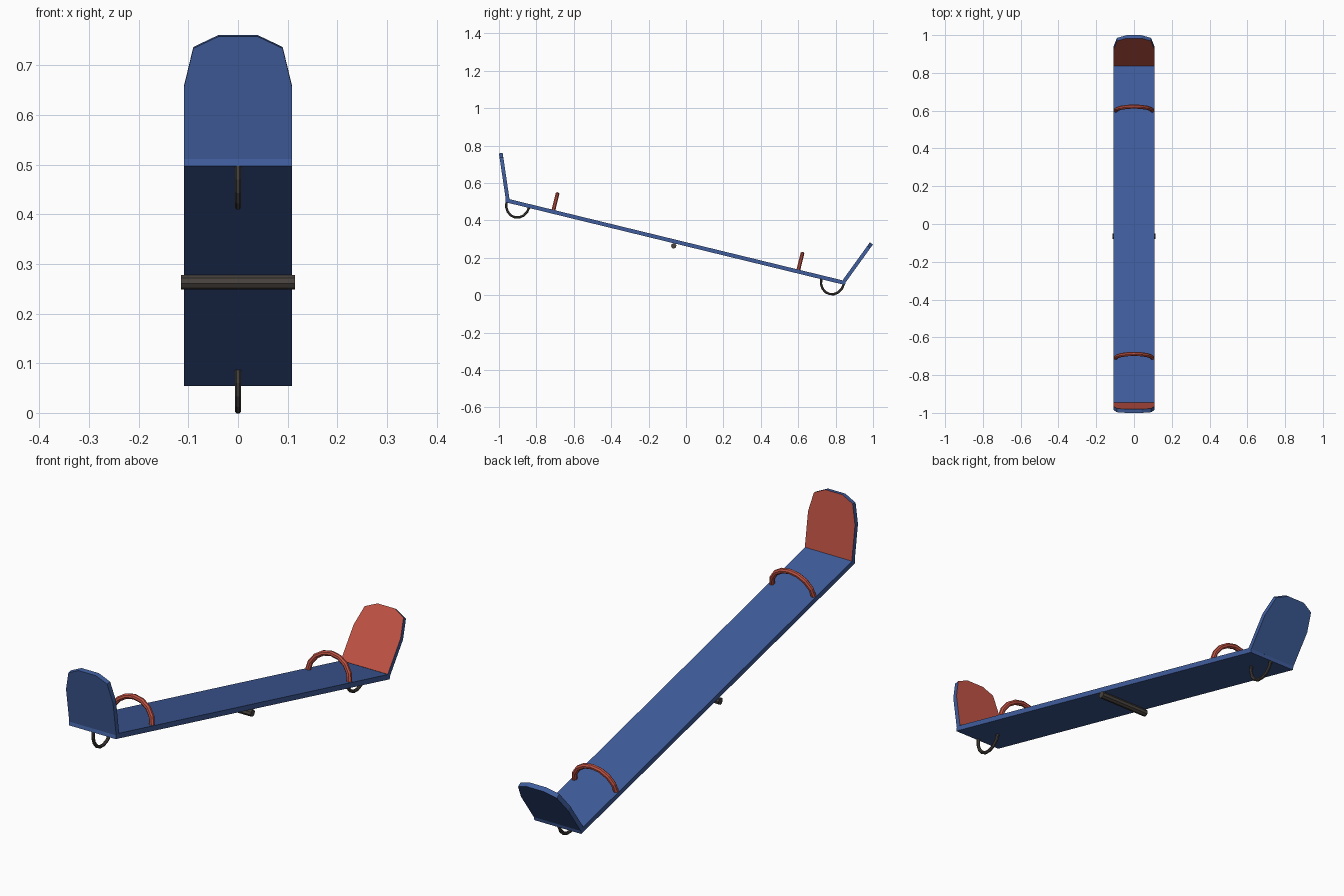
import bpy, bmesh, math
from mathutils import Matrix, Vector

if "Cube" in bpy.data.objects:
    bpy.data.objects.remove(bpy.data.objects["Cube"])


def material(name, rgb):
    m = bpy.data.materials.new(name)
    m.diffuse_color = (*rgb, 1)
    m.use_nodes = True
    m.node_tree.nodes["Principled BSDF"].inputs["Base Color"].default_value = m.diffuse_color
    return m


BLUE = material("blue", (0.05, 0.11, 0.335))
RED = material("red", (0.53, 0.086, 0.058))
DARK = material("dark metal", (0.065, 0.056, 0.048))

# everything is modelled on a level board, then tilted by this matrix
TILT = Matrix.Translation((0, -0.056, 0.286)) @ Matrix.Rotation(math.radians(-13.7), 4, 'X')


def finish(name, bm, mats):
    bmesh.ops.recalc_face_normals(bm, faces=bm.faces)
    me = bpy.data.meshes.new(name)
    bm.to_mesh(me)
    bm.free()
    for m in mats:
        me.materials.append(m)
    ob = bpy.data.objects.new(name, me)
    bpy.context.collection.objects.link(ob)
    ob.matrix_world = TILT
    return ob


def tube(name, path, plane_normal, radius, mat, sides=8):
    """Round rod along a flat path."""
    bm = bmesh.new()
    b = Vector(plane_normal)
    rings = []
    for i, p in enumerate(path):
        t = (path[min(i + 1, len(path) - 1)] - path[max(i - 1, 0)]).normalized()
        n = t.cross(b)
        rings.append([bm.verts.new(p + radius * (math.cos(a) * n + math.sin(a) * b))
                      for a in (2 * math.pi * (k + 0.5) / sides for k in range(sides))])
    for r, q in zip(rings, rings[1:]):
        for k in range(sides):
            j = (k + 1) % sides
            bm.faces.new((r[k], r[j], q[j], q[k]))
    bm.faces.new(rings[0])
    bm.faces.new(rings[-1])
    ob = finish(name, bm, [mat])
    return ob


def arch(center, side, up, steps=8):
    """Half ellipse from -side to +side, bulging along up."""
    c, s, u = Vector(center), Vector(side), Vector(up)
    return [c - s * math.cos(math.pi * i / steps) + u * math.sin(math.pi * i / steps)
            for i in range(steps + 1)]


# plank
bm = bmesh.new()
bmesh.ops.create_cube(bm, size=1)
bmesh.ops.scale(bm, vec=(0.218, 1.87, 0.021), verts=bm.verts)
finish("plank", bm, [BLUE])

# pivot axle under the middle
tube("pivot_axle", [Vector((-0.1145, -0.004, -0.0243)), Vector((0.1145, -0.004, -0.0243))],
     (0, 1, 0), 0.0145, DARK)

LEAN = math.radians(22.1)
for side, label in ((-1, "raised"), (1, "lowered")):
    # backrest: blue panel with red inner face
    half = [(0.109, 0), (0.109, 0.145), (0.09, 0.225), (0.04, 0.249)]
    outline = half + [(-x, h) for x, h in reversed(half)]
    along = Vector((0, side * math.sin(LEAN), math.cos(LEAN)))
    out = Vector((0, side * math.cos(LEAN), -math.sin(LEAN)))
    base = Vector((0, side * 0.926, 0.008))
    bm = bmesh.new()
    inner, outer = [[bm.verts.new(base + Vector((x, 0, 0)) + along * h + out * o)
                     for x, h in outline] for o in (-0.01, 0.01)]
    bm.faces.new(inner).material_index = 1
    bm.faces.new(outer)
    for i in range(len(outline)):
        j = (i + 1) % len(outline)
        bm.faces.new((inner[i], inner[j], outer[j], outer[i]))
    finish(label + "_backrest", bm, [BLUE, RED])

    # hand hoop
    tube(label + "_handle", arch((0, side * 0.674, 0.006), (0.097, 0, 0), (0, 0, 0.091)),
         (0, 1, 0), 0.011, RED)

    # landing bumper loop
    tube(label + "_bumper", arch((0, side * 0.866, -0.008), (0, 0.062, 0), (0, 0, -0.069)),
         (1, 0, 0), 0.007, DARK)
